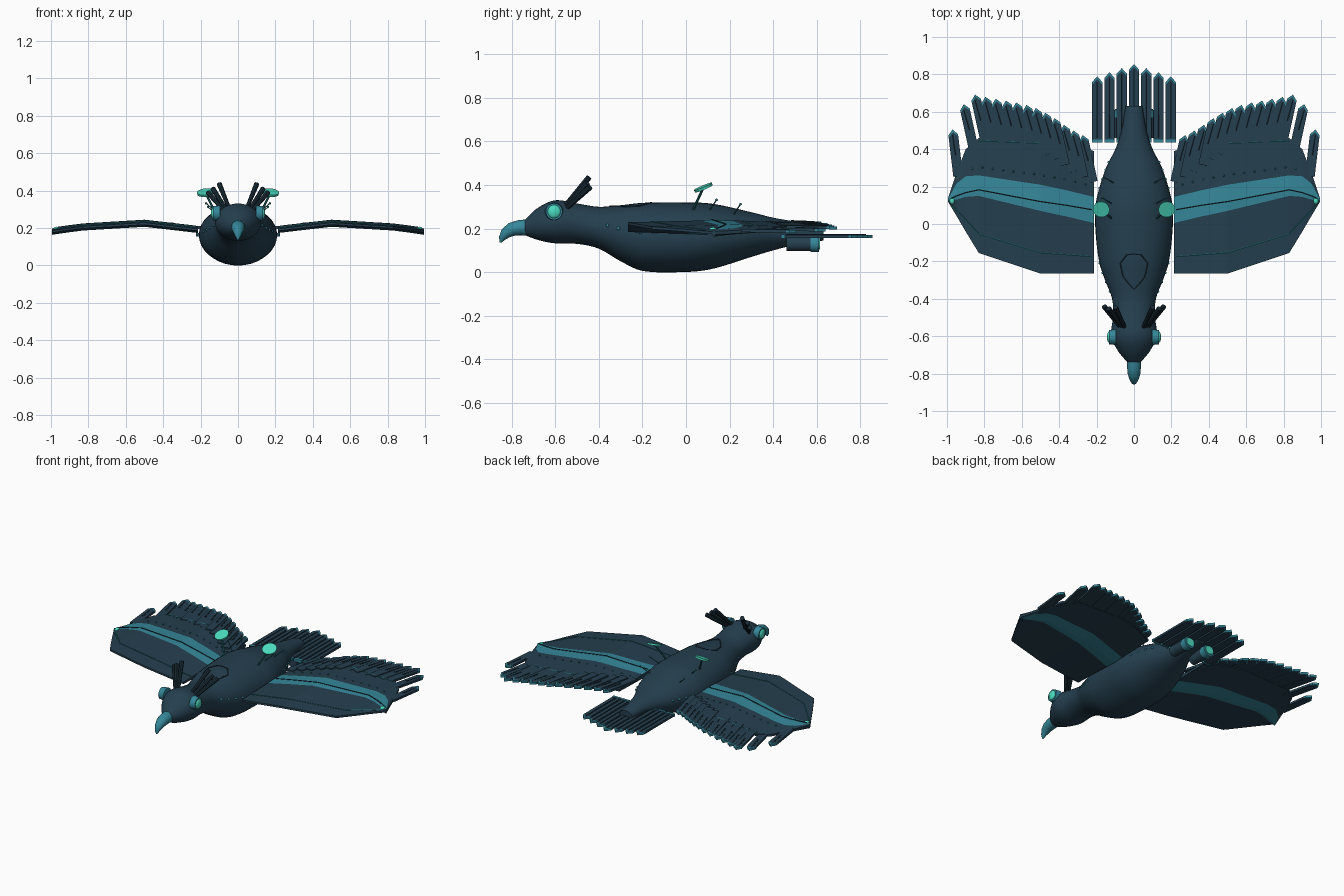
import bpy, bmesh, math
from mathutils import Vector, Matrix

if "Cube" in bpy.data.objects:
    bpy.data.objects.remove(bpy.data.objects["Cube"])


def material(name, rgb):
    m = bpy.data.materials.new(name)
    m.diffuse_color = (*rgb, 1)
    m.use_nodes = True
    m.node_tree.nodes["Principled BSDF"].inputs["Base Color"].default_value = m.diffuse_color
    return m


SLATE = material("dark slate blue", (0.018, 0.050, 0.078))
CHAR = material("charcoal blue", (0.010, 0.026, 0.039))
TEAL = material("steel teal", (0.036, 0.243, 0.323))
DEEP = material("deep teal", (0.016, 0.140, 0.160))
MINT = material("bright mint", (0.072, 0.716, 0.527))


def finish(name, bm, mats, mirror=True, smooth=True, thickness=0, normals=True):
    if normals:
        bmesh.ops.recalc_face_normals(bm, faces=bm.faces)
    me = bpy.data.meshes.new(name)
    bm.to_mesh(me)
    bm.free()
    ob = bpy.data.objects.new(name, me)
    bpy.context.collection.objects.link(ob)
    for m in mats:
        me.materials.append(m)
    if smooth:
        bpy.ops.object.select_all(action='DESELECT')
        ob.select_set(True)
        bpy.context.view_layer.objects.active = ob
        bpy.ops.object.shade_smooth_by_angle(angle=math.radians(40))
    if thickness:
        s = ob.modifiers.new("thickness", 'SOLIDIFY')
        s.thickness, s.offset = thickness, 0
    if mirror:
        ob.modifiers.new("mirror", 'MIRROR')
    return ob


def rod(bm, a, b, r1, r2=None, seg=8):
    a, b = Vector(a), Vector(b)
    d = b - a
    mat = Matrix.Translation((a + b) / 2) @ d.to_track_quat('Z', 'Y').to_matrix().to_4x4()
    bmesh.ops.create_cone(bm, cap_ends=True, segments=seg, radius1=r1,
                          radius2=r1 if r2 is None else r2, depth=d.length, matrix=mat)


def path(bm, pts, r):
    for a, b in zip(pts, pts[1:]):
        rod(bm, a, b, r, seg=6)


def bead(bm, p, r, scale=(1, 1, 1)):
    bmesh.ops.create_uvsphere(bm, u_segments=16, v_segments=10, radius=r,
                              matrix=Matrix.Translation(p) @ Matrix.Diagonal((*scale, 1)))


def loft(bm, rings):
    loops = [[bm.verts.new(p) for p in r] for r in rings]
    n = len(loops[0])
    for a, b in zip(loops, loops[1:]):
        for i in range(n):
            bm.faces.new((a[i], a[(i + 1) % n], b[(i + 1) % n], b[i]))
    bm.faces.new(loops[0])
    bm.faces.new(loops[-1][::-1])


def spline(rows, y):
    """Smooth interpolation of a table whose first column is y."""
    i = max(k for k in range(len(rows) - 1) if rows[k][0] <= y + 1e-9)
    t = (y - rows[i][0]) / (rows[i + 1][0] - rows[i][0])
    def slope(k, c):
        a, b = rows[max(k - 1, 0)], rows[min(k + 1, len(rows) - 1)]
        return (b[c] - a[c]) / (b[0] - a[0])
    L, out = rows[i + 1][0] - rows[i][0], []
    for c in range(1, len(rows[0])):
        p, q = rows[i][c], rows[i + 1][c]
        out.append((2*t**3 - 3*t*t + 1)*p + (t**3 - 2*t*t + t)*L*slope(i, c)
                   + (3*t*t - 2*t**3)*q + (t**3 - t*t)*L*slope(i + 1, c))
    return out


# body and head: y, top, bottom, half width
BODY = [(-.74, .24, .17, .035), (-.68, .295, .148, .085), (-.60, .33, .132, .122),
        (-.5, .315, .13, .113), (-.4, .30, .108, .117), (-.3, .307, .05, .155),
        (-.2, .318, .006, .187), (0, .32, .001, .208), (.12, .314, .015, .203),
        (.3, .275, .07, .15), (.4, .25, .10, .10), (.5, .232, .125, .067), (.63, .205, .145, .045)]


def ellipse(y, top, bot, w, n=36):
    return [(w * math.cos(2*math.pi*k/n), y, (top + bot)/2 + (top - bot)/2 * math.sin(2*math.pi*k/n))
            for k in range(n)]


def on_body(x, y):
    top, bot, w = spline(BODY, y)
    return Vector((x, y, (top + bot)/2 + (top - bot)/2 * math.sqrt(max(0, 1 - (x/w)**2))))


bm = bmesh.new()
ys = [-.74 + 1.37 * k / 56 for k in range(57)]
loft(bm, [ellipse(y, *spline(BODY, y)) for y in ys])
finish("body", bm, [SLATE], mirror=False)

# hooked beak: centre y, z, tilt, half height, half width
bm = bmesh.new()
rings = []
for y, z, tilt, h, w in [(-.72, .205, 0, .038, .036), (-.765, .204, .15, .035, .037),
                         (-.80, .196, .5, .032, .034), (-.826, .178, .9, .026, .026),
                         (-.843, .156, 1.2, .016, .015), (-.851, .136, 1.4, .004, .004)]:
    rings.append([(w*math.cos(a), y - math.sin(tilt)*h*math.sin(a), z + math.cos(tilt)*h*math.sin(a))
                  for a in [2*math.pi*k/20 for k in range(20)]])
loft(bm, rings)
finish("beak", bm, [TEAL], mirror=False)

# eyes
bm = bmesh.new()
rod(bm, (.095, -.605, .278), (.134, -.605, .278), .042, .038, 28)
finish("eye_rim", bm, [TEAL])
bm = bmesh.new()
bead(bm, (.131, -.605, .278), .031, (.45, 1, 1))
finish("eye_lens", bm, [MINT])

# crest feathers on the head
bm = bmesh.new()
for a, b in [((.045, -.56, .30), (.10, -.445, .435)), ((.06, -.555, .295), (.135, -.452, .41)),
             ((.075, -.55, .29), (.16, -.44, .39))]:
    rod(bm, a, b, .010, .014)
finish("crest_feathers", bm, [CHAR])

# wings: x, five chord y values (lead, band low, ridge, band high, trail), centre z
WING = [(.215, -.265, .005, .075, .145, .39, .19), (.36, -.265, .04, .10, .18, .44, .207),
        (.5, -.265, .07, .12, .21, .45, .223), (.83, -.155, .15, .183, .26, .46, .203),
        (.90, -.04, .145, .168, .255, .40, .194), (.95, .045, .13, .15, .215, .27, .187),
        (.995, .12, .124, .128, .132, .136, .18)]
HALF = [.006, .014, .017, .014, .007]


def wing_point(x, v, side=1):
    i = max(k for k in range(len(WING) - 1) if WING[k][0] <= x + 1e-9)
    a, b = WING[i], WING[i + 1]
    t = (x - a[0]) / (b[0] - a[0])
    r = [p + (q - p)*t for p, q in zip(a, b)]
    j = min(int(v), 3)
    f = v - j
    return Vector((x, r[1 + j]*(1 - f) + r[2 + j]*f, r[6] + side*(HALF[j]*(1 - f) + HALF[j + 1]*f)))


bm = bmesh.new()
loops = [[bm.verts.new(wing_point(s[0], v)) for v in range(5)]
         + [bm.verts.new(wing_point(s[0], v, -1)) for v in (4, 3, 2, 1, 0)] for s in WING]
for a, b in zip(loops, loops[1:]):
    for k in range(10):
        f = bm.faces.new((a[k], a[(k + 1) % 10], b[(k + 1) % 10], b[k]))
        f.material_index = 1 if k in (1, 2, 6, 7) else 0
bm.faces.new(loops[0])
bm.faces.new(loops[-1][::-1])
finish("wing", bm, [SLATE, TEAL], smooth=False)

# wing seams, rivets and tip lamp
xs = [.225, .36, .5, .66, .83, .90, .95, .98]
bm = bmesh.new()
path(bm, [wing_point(x, 2) for x in xs], .004)
finish("wing_ridge_seam", bm, [CHAR])
bm = bmesh.new()
path(bm, [wing_point(x, .33) for x in xs], .004)
path(bm, [wing_point(x, 3.92) for x in xs[1:5]], .004)
for k in range(12):
    bead(bm, wing_point(.26 + .055*k, 3.22), .005)
finish("wing_edge_seams", bm, [DEEP])
bm = bmesh.new()
bead(bm, (.972, .125, .192), .016, (.9, 1.3, .9))
finish("wing_tip_lamp", bm, [MINT])


def feather(bm, base, tip, w):
    """Flat blade with a bright chevron at the tip."""
    base, tip = Vector(base), Vector(tip)
    d = (tip - base).normalized()
    s = d.cross(Vector((0, 0, 1))).normalized() * w / 2
    sh = tip - d * w * .55
    P = [bm.verts.new(p) for p in (base - s, base + s, sh + s - d*.014, tip - d*.014, sh - s - d*.014,
                                   sh + s, tip, sh - s)]
    bm.faces.new([P[k] for k in (0, 1, 2, 3, 4)])
    for q in ((2, 5, 6, 3), (3, 6, 7, 4)):
        bm.faces.new([P[k] for k in q]).material_index = 1


# flight feathers along the trailing edge
tips = [(.275, .475), (.325, .50), (.375, .53), (.425, .565), (.475, .595), (.525, .62),
        (.575, .637), (.63, .65), (.685, .66), (.74, .67), (.795, .68), (.85, .692),
        (.91, .64), (.97, .505)]
bm, shafts = bmesh.new(), bmesh.new()
for k, (x, y) in enumerate(tips):
    dx = .03 if k == 13 else .055
    z = wing_point(x, 4).z - .006
    lift = .002 * (k % 2)
    base, tip = Vector((x - dx, y - .25, z + .004 + lift)), Vector((x, y, z + lift))
    feather(bm, base, tip, .052)
    mid = base.lerp(tip, .45)
    rod(shafts, mid + Vector((0, 0, .006)), tip + Vector((0, -.03, .006)), .006, .004, 6)
finish("flight_feathers", bm, [SLATE, TEAL], smooth=False, thickness=.014)
finish("flight_feather_shafts", shafts, [CHAR])

# tail fan
bm, shafts, bands = bmesh.new(), bmesh.new(), bmesh.new()
for k in range(-3, 4):
    x, y = k * .0655, .855 - .022 * abs(k)
    feather(bm, (x, .435, .163), (x, y, .163), .054)
    rod(shafts, (x, .46, .17), (x, y - .03, .17), .005, .004, 6)
    bmesh.ops.create_cube(bands, size=1, matrix=Matrix.Translation((x, .443, .163))
                          @ Matrix.Diagonal((.056, .016, .018, 1)))
finish("tail_feathers", bm, [SLATE, TEAL], mirror=False, smooth=False, thickness=.014)
finish("tail_feather_shafts", shafts, [CHAR], mirror=False)
finish("tail_feather_bands", bands, [TEAL], mirror=False, smooth=False)

# thrusters beneath the tail
for name, y1, y2, r, m in [("thruster_body", .46, .575, .034, SLATE),
                           ("thruster_ring", .57, .61, .038, TEAL),
                           ("thruster_glow", .605, .615, .027, MINT)]:
    bm = bmesh.new()
    rod(bm, (.075, y1, .13), (.075, y2, .13), r, seg=24)
    finish(name, bm, [m])

# dish antennas and whiskers on the back
bm = bmesh.new()
n = Vector((.1, -.38, .9)).normalized() * .006
c = Vector((.175, .08, .388))
rod(bm, c - n, c + n, .043, .045, 24)
finish("antenna_dish", bm, [MINT])
bm = bmesh.new()
rod(bm, on_body(.12, .03) - Vector((0, 0, .01)), c, .006)
finish("antenna_stem", bm, [DEEP])
bm = bmesh.new()
for x, y in [(.12, .11), (.11, .22)]:
    p = on_body(x, y)
    q = p + Vector((.05, .03, .045))
    rod(bm, p, q, .003)
    bead(bm, q, .006)
finish("back_whiskers", bm, [DEEP])

# body rivets and back panel outline
bm = bmesh.new()
for y in (-.36, -.31, -.26, -.21, .19, .24, .29, .33):
    top, bot, w = spline(BODY, y)
    bead(bm, (w * .985, y, (top + bot)/2 + .02), .007)
finish("body_rivets", bm, [TEAL])
bm = bmesh.new()
path(bm, [on_body(x, y) for x, y in [(0, -.16), (.04, -.165), (.075, -.21), (.06, -.28),
                                     (.03, -.32), (0, -.35)]], .004)
finish("back_panel_outline", bm, [CHAR])
